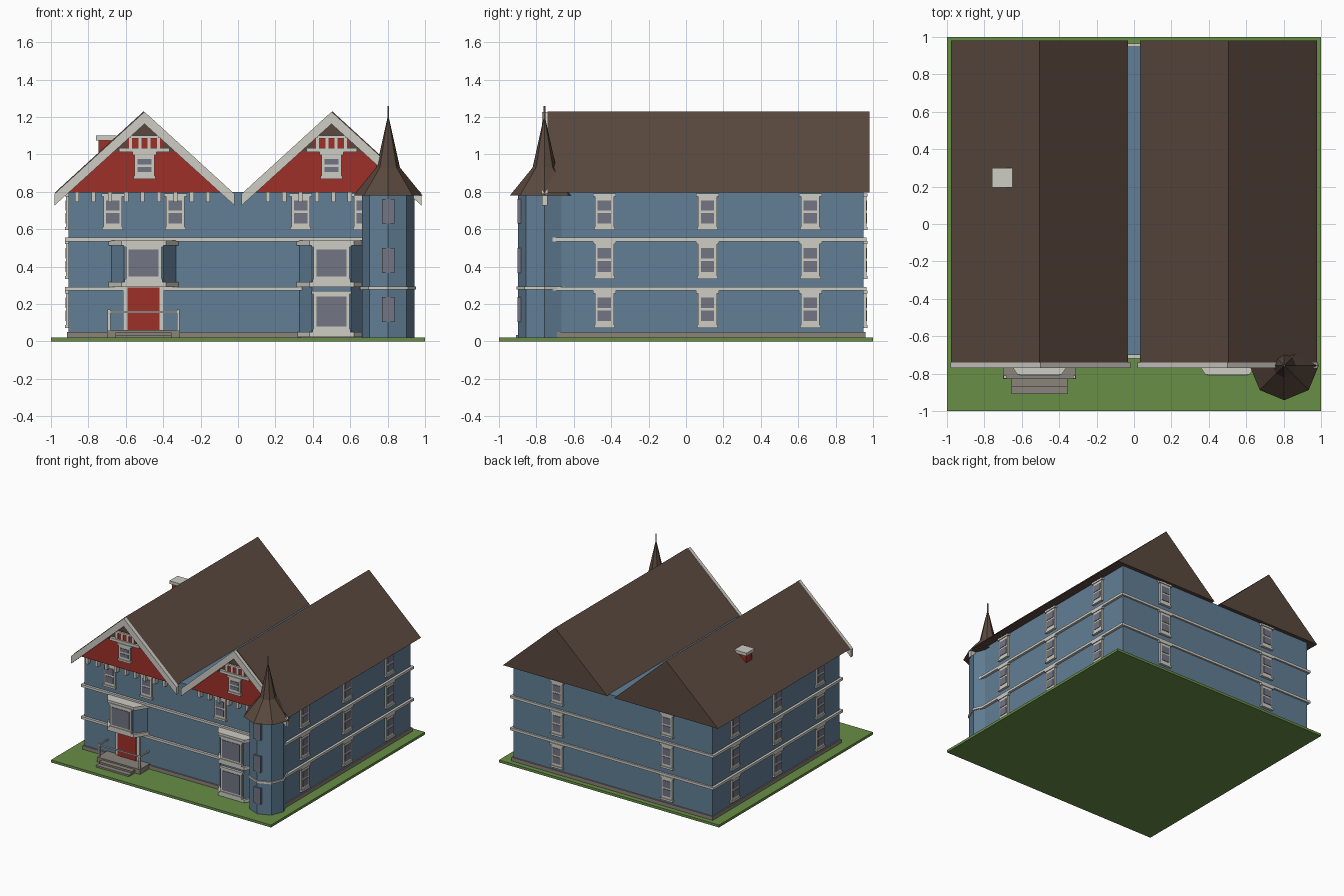
import bpy, bmesh, math
from mathutils import Matrix, Vector

if "Cube" in bpy.data.objects:
    bpy.data.objects.remove(bpy.data.objects["Cube"])

# ---------- materials ----------
PALETTE = {
    "wall blue": (98, 127, 150), "trim white": (206, 204, 196), "roof brown": (90, 73, 62),
    "gable red": (158, 48, 42), "glass grey": (114, 117, 131), "stone grey": (138, 131, 122),
    "lawn green": (104, 142, 71)}
MATS = {}
for mat_name, rgb in PALETTE.items():
    m = bpy.data.materials.new(mat_name)
    m.diffuse_color = [((c / 255 + 0.055) / 1.055) ** 2.4 for c in rgb] + [1]
    m.use_nodes = True
    m.node_tree.nodes["Principled BSDF"].inputs["Base Color"].default_value = m.diffuse_color
    MATS[mat_name] = m
BLUE, WHITE, BROWN, RED, GLASS, STONE, GREEN = PALETTE


class Part:
    """Collects solids into one mesh object."""
    def __init__(self, name):
        self.name, self.bm, self.used = name, bmesh.new(), []

    def paint(self, faces, mat):
        if mat not in self.used:
            self.used.append(mat)
        for f in faces:
            f.material_index = self.used.index(mat)

    def box(self, x0, x1, y0, y1, z0, z1, mat):
        mtx = Matrix.Translation(((x0 + x1) / 2, (y0 + y1) / 2, (z0 + z1) / 2)) @ \
            Matrix.Diagonal((x1 - x0, y1 - y0, z1 - z0, 1))
        vs = bmesh.ops.create_cube(self.bm, size=1, matrix=mtx)["verts"]
        self.paint({f for v in vs for f in v.link_faces}, mat)
        return self

    def extrude(self, pts, lo, hi, mat, axis="y"):
        """Extrude a 2D outline: xz points along y, or xy points along z."""
        def place(p, d):
            return (p[0], d, p[1]) if axis == "y" else (p[0], p[1], d)
        a = [self.bm.verts.new(place(p, lo)) for p in pts]
        b = [self.bm.verts.new(place(p, hi)) for p in pts]
        n = len(pts)
        faces = [self.bm.faces.new(a), self.bm.faces.new(b[::-1])]
        faces += [self.bm.faces.new((a[i], b[i], b[(i + 1) % n], a[(i + 1) % n])) for i in range(n)]
        self.paint(faces, mat)
        return self

    def cone(self, r0, r1, z0, z1, at, mat, sides=8):
        mtx = Matrix.Translation((at[0], at[1], (z0 + z1) / 2))
        vs = bmesh.ops.create_cone(self.bm, cap_ends=True, segments=sides, radius1=r0,
                                   radius2=r1, depth=z1 - z0, matrix=mtx)["verts"]
        self.paint({f for v in vs for f in v.link_faces}, mat)
        return self

    def finish(self, mtx=Matrix()):
        self.bm.transform(mtx)
        bmesh.ops.recalc_face_normals(self.bm, faces=self.bm.faces)
        mesh = bpy.data.meshes.new(self.name)
        self.bm.to_mesh(mesh)
        self.bm.free()
        for mat in self.used:
            mesh.materials.append(MATS[mat])
        ob = bpy.data.objects.new(self.name, mesh)
        bpy.context.collection.objects.link(ob)


def window(name, x, y, z0, z1, turn=0, w=0.10, sashes=2):
    """Framed window facing -y, turned about z, with sill and head."""
    p = Part(name)
    p.box(-w / 2, w / 2, -0.014, 0.005, z0, z1, WHITE)
    p.box(-w / 2 - 0.006, w / 2 + 0.006, -0.02, 0.005, z0, z0 + 0.016, WHITE)
    p.box(-w / 2 - 0.011, w / 2 + 0.011, -0.02, 0.005, z1 - 0.016, z1, WHITE)
    lo, hi = z0 + 0.03, z1 - 0.03
    step = (hi - lo) / sashes
    for i in range(sashes):
        gap = 0.007 if sashes > 1 else 0
        p.box(-w / 2 + 0.014, w / 2 - 0.014, -0.018, -0.01,
              lo + i * step + gap, lo + (i + 1) * step - gap, GLASS)
    p.finish(Matrix.Translation((x, y, 0)) @ Matrix.Rotation(math.radians(turn), 4, "Z"))


# ---------- ground and main block ----------
Part("lawn").box(-1, 1, -1, 1, 0, 0.02, GREEN).finish()
Part("house_body").box(-0.905, 0.905, -0.70, 0.95, 0.02, 0.80, BLUE).finish()
Part("foundation").box(-0.915, 0.915, -0.71, 0.96, 0.02, 0.05, STONE).finish()
for z in (0.282, 0.545):
    Part("floor_band").box(-0.925, 0.925, -0.72, 0.965, z - 0.01, z + 0.01, WHITE).finish()

# ---------- twin roofs with front gables ----------
for s in (-1, 1):
    c = 0.5 * s + 0.005 * s
    Part("roof").extrude([(c - 0.473, 0.797), (c + 0.473, 0.797), (c, 1.23)],
                         -0.74, 0.98, BROWN).finish()
    c = 0.5 * s
    Part("barge_board").extrude(
        [(c - 0.48, 0.79), (c, 1.228), (c + 0.48, 0.79), (c + 0.48, 0.728),
         (c, 1.163), (c - 0.48, 0.728)], -0.77, -0.74, WHITE).finish()
    Part("gable_panel").extrude(
        [(c - 0.42, 0.80), (c + 0.42, 0.80), (c + 0.18, 1.015), (c - 0.18, 1.015)],
        -0.748, -0.738, RED).finish()
    # small truss in the gable peak
    t = Part("gable_truss")
    t.box(c - 0.135, c + 0.135, -0.762, -0.738, 1.012, 1.034, WHITE)
    t.box(c - 0.095, c + 0.095, -0.748, -0.738, 1.034, 1.10, RED)
    t.box(c - 0.075, c + 0.075, -0.758, -0.738, 1.085, 1.10, WHITE)
    for dx in (-0.075, -0.025, 0.025, 0.075):
        t.box(c + dx - 0.008, c + dx + 0.008, -0.756, -0.738, 1.034, 1.09, WHITE)
    t.finish()
    window("gable_window", c, -0.748, 0.868, 1.012, w=0.105)
    # eave brackets
    b = Part("eave_brackets")
    for i in range(9):
        x = s * (0.16 + 0.0875 * i)
        b.box(x - 0.011, x + 0.011, -0.738, -0.70, 0.745, 0.797, WHITE)
    b.finish()
    for d in (0.335, 0.67):
        window("front_window", s * d, -0.70, 0.595, 0.79)

# ---------- side and back windows ----------
for z0, z1 in ((0.072, 0.272), (0.335, 0.538), (0.595, 0.79)):
    for y in (-0.436, 0.115, 0.665):
        window("right_window", 0.905, y, z0, z1, 90)
        window("left_window", -0.905, y, z0, z1, -90)
    for x in (-0.5, 0.5):
        window("back_window", x, 0.95, z0, z1, 180)


# ---------- bays ----------
def bay_outline(c, grow):
    return [(c - 0.18 - grow, -0.69), (c - 0.105 - grow, -0.79 - grow),
            (c + 0.105 + grow, -0.79 - grow), (c + 0.18 + grow, -0.69)]


for c, base in ((-0.505, 0.29), (0.5, 0.025)):
    Part("bay").extrude(bay_outline(c, 0), base, 0.53, BLUE, "z").finish()
    for z0, z1 in ((base, base + 0.025), (0.29, 0.318), (0.513, 0.54)):
        Part("bay_trim").extrude(bay_outline(c, 0.014), z0, z1, WHITE, "z").finish()
    window("bay_window", c, -0.79, 0.318, 0.522, w=0.19, sashes=1)
window("lower_bay_window", 0.5, -0.79, 0.05, 0.27, w=0.19, sashes=1)

# ---------- door, porch and steps ----------
Part("door_frame").box(-0.615, -0.395, -0.715, -0.69, 0.05, 0.30, WHITE).finish()
Part("door").box(-0.59, -0.42, -0.722, -0.70, 0.055, 0.289, RED).finish()
Part("porch_floor").box(-0.70, -0.31, -0.83, -0.70, 0.02, 0.06, STONE).finish()
steps = Part("porch_steps")
steps.box(-0.655, -0.355, -0.87, -0.82, 0.02, 0.048, STONE)
steps.box(-0.655, -0.355, -0.91, -0.82, 0.02, 0.034, STONE).finish()
rail = Part("porch_railing")
for x in (-0.69, -0.32):
    rail.box(x - 0.007, x + 0.007, -0.825, -0.811, 0.06, 0.172, WHITE)
    rail.box(x - 0.005, x + 0.005, -0.82, -0.70, 0.153, 0.163, WHITE)
rail.box(-0.69, -0.32, -0.823, -0.813, 0.153, 0.163, WHITE).finish()

# ---------- corner tower ----------
T = (0.803, -0.757)
Part("tower").cone(0.14, 0.14, 0.02, 0.79, T, BLUE).finish()
Part("tower_band").cone(0.15, 0.15, 0.277, 0.295, T, WHITE).finish()
spire = Part("tower_spire")
spire.cone(0.185, 0.063, 0.78, 0.93, T, BROWN)
spire.cone(0.063, 0.003, 0.93, 1.20, T, BROWN).finish()
Part("finial").cone(0.005, 0.005, 1.18, 1.26, T, STONE).finish()
for z in (0.105, 0.367, 0.63):
    p = Part("tower_window")
    p.box(0.77, 0.836, -0.90, -0.87, z, z + 0.132, GLASS).finish()

# ---------- chimney ----------
Part("chimney").box(-0.745, -0.665, 0.21, 0.285, 0.95, 1.08, RED).finish()
Part("chimney_cap").box(-0.76, -0.65, 0.195, 0.30, 1.075, 1.10, WHITE).finish()
